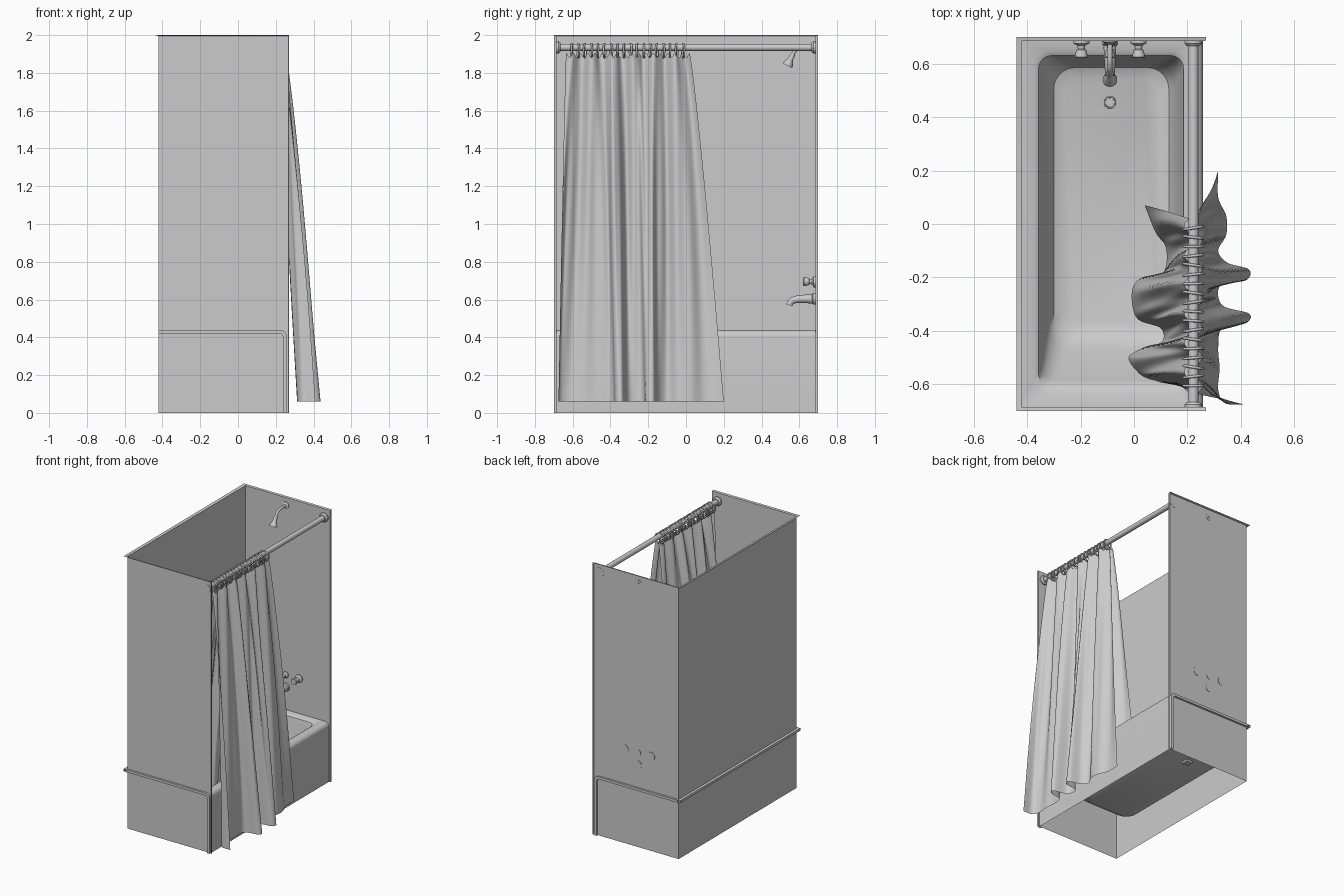
import bpy, bmesh, math
from mathutils import Vector

if "Cube" in bpy.data.objects:
    bpy.data.objects.remove(bpy.data.objects["Cube"])

pi = math.pi


def make(name, verts, faces, angle=35):
    me = bpy.data.meshes.new(name)
    me.from_pydata([tuple(v) for v in verts], [], faces)
    bm = bmesh.new()
    bm.from_mesh(me)
    bmesh.ops.remove_doubles(bm, verts=bm.verts, dist=1e-5)
    bmesh.ops.recalc_face_normals(bm, faces=bm.faces)
    bm.to_mesh(me)
    bm.free()
    ob = bpy.data.objects.new(name, me)
    bpy.context.collection.objects.link(ob)
    bpy.ops.object.select_all(action='DESELECT')
    ob.select_set(True)
    bpy.context.view_layer.objects.active = ob
    bpy.ops.object.shade_smooth_by_angle(angle=math.radians(angle))
    return ob


def grid_faces(rows, cols, wrap=False):
    n = cols if wrap else cols - 1
    return [(r * cols + c, r * cols + (c + 1) % cols,
             (r + 1) * cols + (c + 1) % cols, (r + 1) * cols + c)
            for r in range(rows - 1) for c in range(n)]


def spline(pts, t):
    """Smooth curve through pts, t from 0 to 1."""
    pts = [Vector(p) for p in pts]
    s = t * (len(pts) - 1)
    i = min(int(s), len(pts) - 2)
    f = s - i
    b, c = pts[i], pts[i + 1]
    a = pts[i - 1] if i else 2 * b - c
    d = pts[i + 2] if i + 2 < len(pts) else 2 * c - b
    return 0.5 * (2 * b + (c - a) * f + (2 * a - 5 * b + 4 * c - d) * f * f
                  + (3 * b - a - 3 * c + d) * f ** 3)


def tube(name, stations, seg=20):
    """Round sections (x, y, z, radius) along a path in the y-z plane, capped."""
    verts, P = [], [Vector(s[:3]) for s in stations]
    for i, s in enumerate(stations):
        t = (P[min(i + 1, len(P) - 1)] - P[max(i - 1, 0)]).normalized()
        side = Vector((1, 0, 0))
        up = side.cross(t).normalized()
        verts += [P[i] + s[3] * (math.cos(k * 2 * pi / seg) * side + math.sin(k * 2 * pi / seg) * up)
                  for k in range(seg)]
    faces = grid_faces(len(P), seg, True)
    faces += [tuple(range(seg)), tuple(range(len(verts) - seg, len(verts)))]
    return make(name, verts, faces)


def rounded_rect(x0, x1, y0, y1, r, z, n=8):
    out = []
    for cx, cy, a in ((x1 - r, y1 - r, 0), (x0 + r, y1 - r, 1), (x0 + r, y0 + r, 2), (x1 - r, y0 + r, 3)):
        for k in range(n + 1):
            t = (a + k / n) * pi / 2
            out.append((cx + r * math.cos(t), cy + r * math.sin(t), z))
    return out


# Tub deck and bowl, lofted from rim to floor
rings = [(-.44, .225, -.70, .70, .001, .438),
         (-.372, .20, -.63, .645, .05, .438),
         (-.357, .186, -.608, .63, .05, .428),
         (-.347, .177, -.585, .622, .06, .39),
         (-.322, .152, -.465, .60, .08, .19),
         (-.30, .13, -.425, .585, .08, .15),
         (-.26, .09, -.375, .55, .07, .133)]
verts = [v for r in rings for v in rounded_rect(*r)]
n = len(verts) // len(rings)
tub = make('tub_basin', verts, grid_faces(len(rings), n, True) + [tuple(range(len(verts) - n, len(verts)))])

# Tub apron with a rounded top edge, and the raised rim strip on the ends and back
prof = [(.225 + .033 * math.sin(a * pi / 16), .405 + .033 * math.cos(a * pi / 16)) for a in range(9)]
prof.append((.258, 0))
make('tub_apron', [(x, y, z) for y in (-.70, .70) for x, z in prof], grid_faces(2, len(prof)))
for s in (-1, 1):
    inner = [(.203, .42)] + [(.218 + .02 * math.sin(a * pi / 16), .40 + .02 * math.cos(a * pi / 16))
                             for a in range(9)] + [(.238, 0)]
    inner[0] = (-.42, .42)
    outer = [(-.42, .438)] + prof
    m = len(outer)
    rows = [[(x, s * .70, z) for x, z in outer], [(x, s * .70, z) for x, z in inner],
            [(x, s * .685, z) for x, z in inner]]
    make('rim_end_strip', sum(rows, []), grid_faces(3, m))
rim = [(-.44, .438), (-.44, .42), (-.42, .42)]
make('rim_back_strip', [(x, y, z) for y in (-.70, .70) for x, z in rim], grid_faces(2, 3))

# Thin surround walls with out-turned flanges on the top and front edges
IN = [(.268, -.685), (-.42, -.685), (-.42, .685), (.268, .685)]
OUT = [(.27, -.70), (-.44, -.70), (-.44, .70), (.27, .70)]
verts = [(x, y, 0) for x, y in IN] + [(x, y, 1.996) for x, y in IN] + [(x, y, 2) for x, y in OUT]
verts += [(.27, -.70, 0), (.27, .70, 0)]
make('surround_walls', verts, grid_faces(3, 4) + [(0, 4, 8, 12), (3, 7, 11, 13)], 20)

# Curtain rod with end flanges
X, ZR = .222, 1.935
tube('curtain_rod', [(X, -.685, ZR, .019), (X, .685, ZR, .019)], 24)
for s in (-1, 1):
    tube('rod_flange', [(X, s * .686, ZR, .033), (X, s * .676, ZR, .033), (X, s * .665, ZR, .024)], 24)

# Curtain rings, slightly turned at alternating angles
RINGS = 18
for i in range(RINGS):
    bpy.ops.mesh.primitive_torus_add(
        major_radius=.036, minor_radius=.0055, major_segments=28, minor_segments=8,
        location=(X, -.605 + .59 * i / (RINGS - 1), 1.918),
        rotation=(pi / 2, 0, .16 * math.sin(i * 2.3)))
    bpy.context.object.name = 'curtain_ring'
    bpy.ops.object.shade_smooth()


def curtain(name, hem, z_hem, shift, cols=200, rows=40):
    """Cloth sheet: small pleats at the rod that widen into the folds of the hem."""
    verts = []
    for r in range(rows):
        v = r / (rows - 1)
        f = v ** .85
        for c in range(cols):
            u = c / (cols - 1)
            top = Vector((X + shift + .022 * math.sin(u * 2 * pi * 6), -.635 + .655 * u))
            bot = spline(hem, u)
            p = top.lerp(bot, f)
            p.x += .007 * math.sin(u * 2 * pi * 12 + 2 * v) * math.sin(pi * v)
            zt = 1.893 + .012 * math.cos(u * 2 * pi * (RINGS - 1))
            verts.append((p.x, p.y, zt + (z_hem - zt) * v))
    return make(name, verts, grid_faces(rows, cols), 80)


# Outer curtain outside the tub, liner hanging inside the bowl
curtain('outer_curtain',
        [(.41, -.675), (.34, -.67), (.315, -.62), (.32, -.54), (.315, -.46), (.33, -.39), (.42, -.37),
         (.43, -.335), (.34, -.31), (.315, -.27), (.33, -.225), (.42, -.21), (.43, -.17), (.35, -.145),
         (.315, -.10), (.345, -.04), (.345, .03), (.315, .10), (.315, .20)], .06, .012)
curtain('inner_liner',
        [(.16, -.60), (.08, -.59), (.01, -.56), (-.02, -.50), (.04, -.46), (.105, -.44), (.10, -.39),
         (.02, -.36), (-.005, -.31), (-.005, -.24), (.03, -.20), (.11, -.18), (.12, -.09),
         (.08, -.03), (.04, .07)], .24, -.012)

# Shower arm and head
FX = -.09
arm = [(FX, .69, 1.94), (FX, .63, 1.94), (FX, .585, 1.925), (FX, .56, 1.89)]
path = [tuple(spline(arm, t / 12)) + (.009,) for t in range(13)]
tube('shower_arm', path, 16)
tube('shower_flange', [(FX, .688, 1.94, .026), (FX, .68, 1.94, .026), (FX, .672, 1.94, .012)])
tube('shower_head', [(FX, .567, 1.90, .012), (FX, .56, 1.885, .014), (FX, .553, 1.872, .014),
                     (FX, .541, 1.846, .027), (FX, .537, 1.838, .027)], 24)

# Tub spout
tube('spout_flange', [(FX, .688, .605, .03), (FX, .672, .605, .03), (FX, .668, .605, .024)], 24)
tube('tub_spout', [(FX, .67, .602, .024), (FX, .63, .604, .022), (FX, .59, .602, .02),
                   (FX, .565, .596, .018), (FX, .551, .584, .017), (FX, .548, .57, .017)])

# Hot and cold handles, with a smaller diverter between them
for x, k, name in ((FX - .107, 1, 'tap_handle'), (FX + .107, 1, 'tap_handle'), (FX, .75, 'diverter_knob')):
    shape = [(.688, .03), (.676, .03), (.668, .015), (.655, .013), (.65, .019), (.642, .021),
             (.624, .024), (.62, .021)]
    tube(name, [(x, y, .695, r * k) for y, r in shape], 24)

# Drain: rim, cross bars and the pipe box under the floor
bpy.ops.mesh.primitive_torus_add(major_radius=.02, minor_radius=.003, major_segments=24,
                                 minor_segments=8, location=(FX, .455, .134))
bpy.context.object.name = 'drain_rim'
for i in range(3):
    bpy.ops.mesh.primitive_cube_add(size=1, location=(FX, .455, .134), rotation=(0, 0, i * pi / 3))
    bpy.context.object.scale = (.04, .005, .004)
    bpy.context.object.name = 'drain_bar'
bpy.ops.mesh.primitive_cube_add(size=1, location=(FX, .455, .125))
bpy.context.object.scale = (.05, .05, .014)
bpy.context.object.name = 'drain_box'
